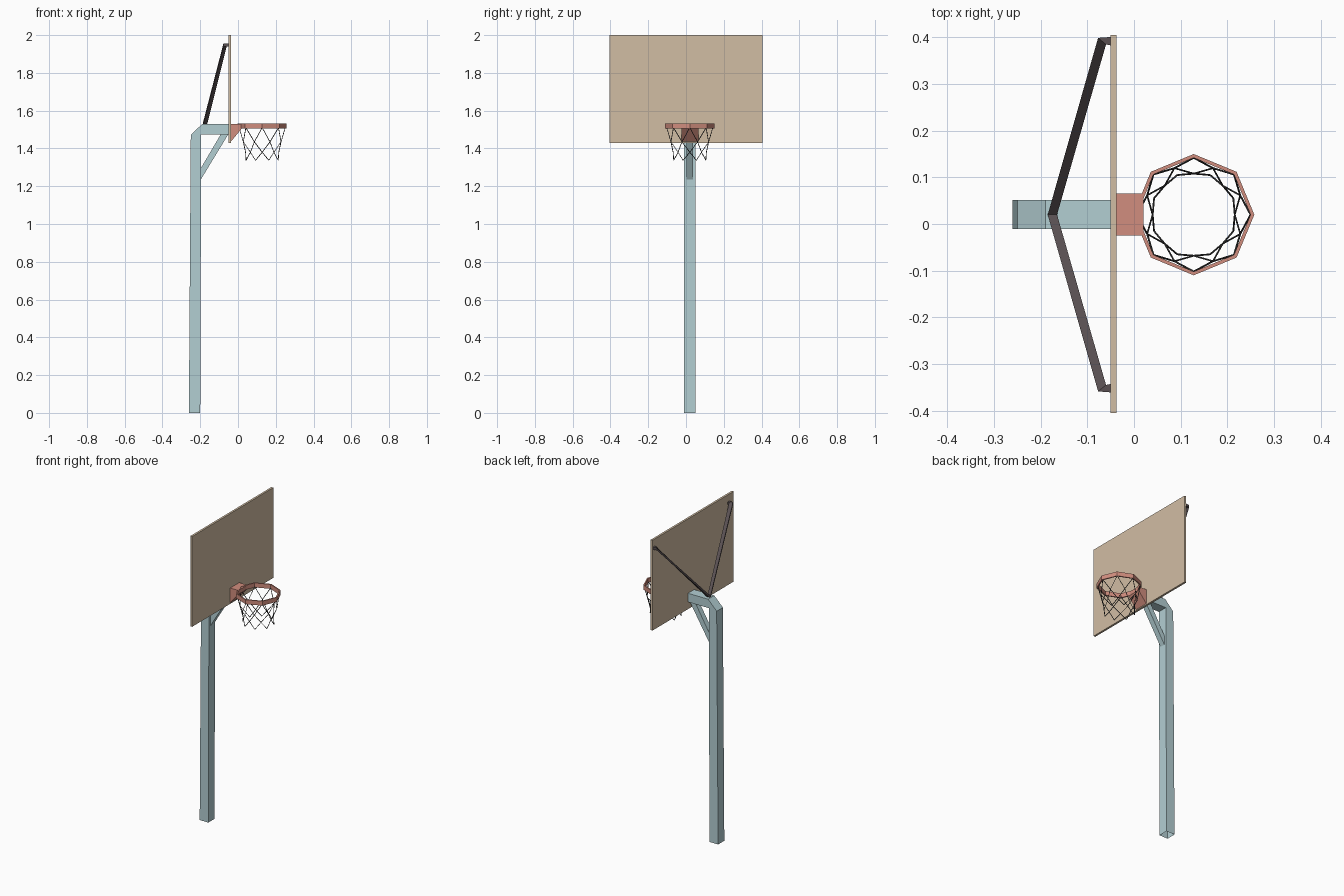
import bpy, bmesh
from math import sin, cos, pi
from mathutils import Vector

if "Cube" in bpy.data.objects:
    bpy.data.objects.remove(bpy.data.objects["Cube"])

CY = 0.02            # centre line of post and hoop
HX, HR = 0.128, 0.13  # hoop centre and radius


def material(name, rgb):
    m = bpy.data.materials.new(name)
    m.diffuse_color = (*rgb, 1)
    m.use_nodes = True
    m.node_tree.nodes["Principled BSDF"].inputs["Base Color"].default_value = m.diffuse_color
    return m


BLUE = material("painted_blue", (0.45, 0.62, 0.65))
TAN = material("board_tan", (0.64, 0.51, 0.37))
RED = material("hoop_red", (0.64, 0.27, 0.21))
DARK = material("dark_steel", (0.10, 0.08, 0.085))
CORD = material("net_cord", (0.05, 0.05, 0.05))


def make(name, verts, faces, mat):
    me = bpy.data.meshes.new(name)
    me.from_pydata([tuple(v) for v in verts], [], faces)
    bm = bmesh.new()
    bm.from_mesh(me)
    bmesh.ops.recalc_face_normals(bm, faces=bm.faces)
    bm.to_mesh(me)
    bm.free()
    me.materials.append(mat)
    ob = bpy.data.objects.new(name, me)
    bpy.context.collection.objects.link(ob)
    return ob


def bridge(name, rings, mat, loop=False, caps=True):
    """Join equal cross-sections with quads."""
    n, k = len(rings[0]), len(rings)
    verts = [v for r in rings for v in r]
    faces = [(i * n + j, i * n + (j + 1) % n,
              (i + 1) % k * n + (j + 1) % n, (i + 1) % k * n + j)
             for i in range(k if loop else k - 1) for j in range(n)]
    if caps and not loop:
        faces += [tuple(range(n)), tuple(range((k - 1) * n, k * n))]
    return make(name, verts, faces, mat)


def bar(name, pairs, half, mat, caps=True):
    """Flat-sided bar from (outer xz, inner xz) pairs, centred on CY."""
    rings = [[(a[0], CY - half, a[1]), (a[0], CY + half, a[1]),
              (b[0], CY + half, b[1]), (b[0], CY - half, b[1])] for a, b in pairs]
    return bridge(name, rings, mat, caps=caps)


def slab(name, profile, y0, y1, mat):
    """xz profile extruded along y."""
    return bridge(name, [[(x, y, z) for x, z in profile] for y in (y0, y1)], mat)


# Post with bent arm (open tube) and diagonal brace
bar("post_and_arm", [((-0.26, 0), (-0.20, 0)),
                     ((-0.25, 1.47), (-0.195, 1.475)),
                     ((-0.19, 1.53), (-0.185, 1.475)),
                     ((-0.05, 1.53), (-0.05, 1.475))], 0.031, BLUE, caps=False)
bar("arm_brace", [((-0.20, 1.29), (-0.20, 1.23)),
                  ((-0.09, 1.477), (-0.05, 1.477))], 0.017, BLUE)

# Backboard
slab("backboard", [(-0.05, 1.43), (-0.037, 1.43), (-0.037, 2.0), (-0.05, 2.0)],
     -0.405, 0.405, TAN)

# Rear stays, mirrored about the centre line
for s, side in ((1, "left"), (-1, "right")):
    path = [(-0.175, 0, 1.53), (-0.069, 0.372, 1.948), (-0.05, 0.372, 1.948)]
    offs = [[(-0.01, 0), (0.01, 0), (0.01, 0), (-0.01, 0)],
            [(-0.008, 0.007), (0.009, -0.007), (0.009, -0.007), (-0.008, 0.007)],
            [(0, 0.009), (0, -0.009), (0, -0.009), (0, 0.009)]]
    rings = [[(p[0] + dx, CY + s * (p[1] + dy), p[2] + dz)
              for (dx, dy), dz in zip(o, (-0.008, -0.008, 0.008, 0.008))]
             for p, o in zip(path, offs)]
    bridge("stay_" + side, rings, DARK)

# Hoop bracket
slab("hoop_bracket", [(-0.037, 1.53), (0.02, 1.53), (0.02, 1.505), (-0.037, 1.437)],
     CY - 0.045, CY + 0.045, RED)


def polar(r, step, z):
    a = step * pi / 4
    return Vector((HX + r * cos(a), CY + r * sin(a), z))


# Eight-sided hoop
bridge("hoop", [[polar(r, i, z) for r, z in
                 ((HR, 1.505), (HR, 1.533), (HR - 0.008, 1.533), (HR - 0.008, 1.505))]
                for i in range(8)], RED, loop=True)

# Net of crossing cords
cu = bpy.data.curves.new("net", "CURVE")
cu.dimensions = "3D"
cu.bevel_depth = 0.002
cu.bevel_resolution = 0
for i in range(8):
    for s in (1, -1):
        pts = [polar(0.122, i, 1.51), polar(0.108, i + s * 0.5, 1.435),
               polar(0.088, i + s, 1.38), polar(0.092, i + s * 1.5, 1.337)]
        sp = cu.splines.new("POLY")
        sp.points.add(len(pts) - 1)
        for p, v in zip(sp.points, pts):
            p.co = (*v, 1)
net = bpy.data.objects.new("net", cu)
net.data.materials.append(CORD)
bpy.context.collection.objects.link(net)
